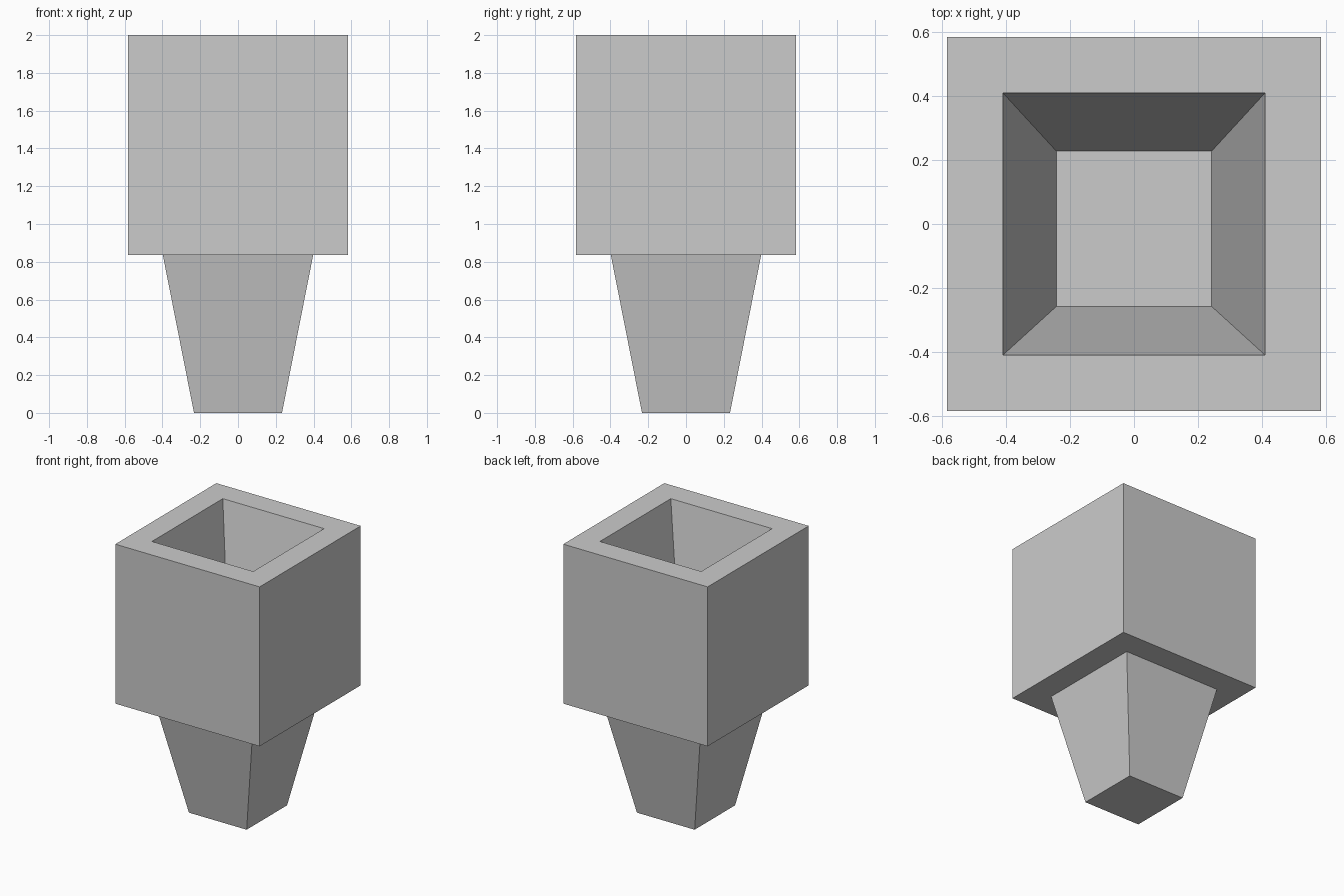
import bpy
import bmesh

cube = bpy.data.objects.get("Cube")
if cube:
    bpy.data.objects.remove(cube, do_unlink=True)

grey = bpy.data.materials.new("plain grey")
grey.use_nodes = True
colour = (0.6, 0.6, 0.6, 1)
grey.diffuse_color = colour
grey.node_tree.nodes["Principled BSDF"].inputs["Base Color"].default_value = colour

HALF = 0.583        # block half width
LEDGE = 0.836       # block underside height


def square(bm, half, z, y=0.0):
    """Ring of four corner vertices."""
    return [bm.verts.new((sx * half, y + sy * half, z))
            for sx, sy in ((-1, -1), (1, -1), (1, 1), (-1, 1))]


def lofted(name, rings):
    """Bridge successive square rings and cap both ends."""
    bm = bmesh.new()
    loops = [square(bm, *ring) for ring in rings]
    for low, high in zip(loops, loops[1:]):
        for i in range(4):
            j = (i + 1) % 4
            bm.faces.new((low[i], low[j], high[j], high[i]))
    bm.faces.new(loops[0])
    bm.faces.new(loops[-1])
    bmesh.ops.recalc_face_normals(bm, faces=bm.faces)
    mesh = bpy.data.meshes.new(name)
    bm.to_mesh(mesh)
    bm.free()
    mesh.materials.append(grey)
    obj = bpy.data.objects.new(name, mesh)
    bpy.context.collection.objects.link(obj)
    return obj


# Block with a tapered socket sunk into its top
lofted("socket_block", [(HALF, LEDGE), (HALF, 2.0), (0.409, 2.0),
                        (0.242, 1.16, -0.015)])

# Tapered peg underneath
lofted("tapered_peg", [(0.233, 0.0), (0.398, LEDGE)])
